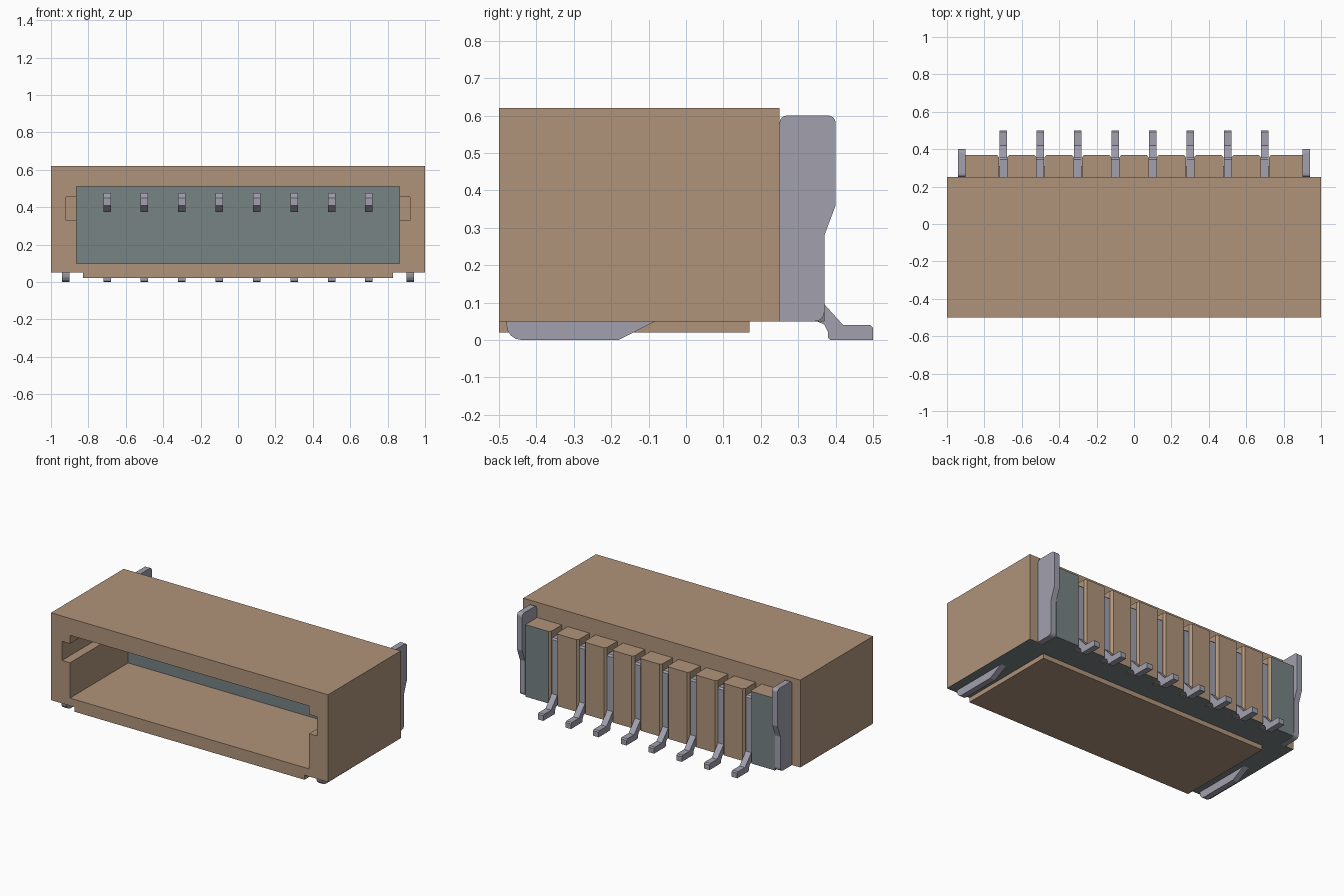
import bpy, bmesh, math
from mathutils import Vector

if "Cube" in bpy.data.objects:
    bpy.data.objects.remove(bpy.data.objects["Cube"], do_unlink=True)


def material(name, rgb):
    m = bpy.data.materials.new(name)
    m.use_nodes = True
    m.diffuse_color = (*rgb, 1)
    bsdf = next(n for n in m.node_tree.nodes if n.type == 'BSDF_PRINCIPLED')
    bsdf.inputs["Base Color"].default_value = (*rgb, 1)
    return m


TAN = material("tan plastic", (0.434, 0.296, 0.195))
SLATE = material("slate plastic", (0.188, 0.227, 0.235))
METAL = material("grey metal", (0.356, 0.352, 0.423))


def prism(name, profile, lo, hi, axis, mats):
    """Extrude a 2D outline along x (outline is y, z) or z (outline is x, y)."""
    def point(p, t):
        return (t, p[0], p[1]) if axis == 'x' else (p[0], p[1], t)
    bm = bmesh.new()
    face = bm.faces.new([bm.verts.new(point(p, lo)) for p in profile])
    res = bmesh.ops.extrude_face_region(bm, geom=[face])
    shift = Vector(point((0, 0), hi - lo))
    verts = [g for g in res["geom"] if isinstance(g, bmesh.types.BMVert)]
    bmesh.ops.translate(bm, verts=verts, vec=shift)
    bmesh.ops.recalc_face_normals(bm, faces=bm.faces)
    me = bpy.data.meshes.new(name)
    bm.to_mesh(me)
    bm.free()
    ob = bpy.data.objects.new(name, me)
    bpy.context.collection.objects.link(ob)
    for m in mats:
        me.materials.append(m)
    return ob


def box(name, x, y, z, mats):
    outline = [(x[0], y[0]), (x[1], y[0]), (x[1], y[1]), (x[0], y[1])]
    return prism(name, outline, z[0], z[1], 'z', mats)


def cut(target, cutter):
    mod = target.modifiers.new("cut", 'BOOLEAN')
    mod.operation = 'DIFFERENCE'
    mod.solver = 'EXACT'
    mod.object = cutter
    bpy.context.view_layer.objects.active = target
    bpy.ops.object.modifier_apply(modifier=mod.name)
    bpy.data.objects.remove(cutter, do_unlink=True)


def paint(ob, rule):
    for f in ob.data.polygons:
        f.material_index = 1 if rule(f.center, f.normal) else 0


def arc(cx, cy, r, a0, a1, n=4):
    steps = [math.radians(a0 + (a1 - a0) * i / n) for i in range(n + 1)]
    return [(cx + r * math.cos(a), cy + r * math.sin(a)) for a in steps]


# Housing with a front cavity and side key slots
housing = box("housing", (-1, 1), (-0.5, 0.25), (0.05, 0.62), [TAN, SLATE])
cut(housing, box("cavity_cutter", (-0.863, 0.863), (-0.6, 0.1), (0.1, 0.51), [TAN]))
cut(housing, box("slot_cutter", (-0.92, 0.92), (-0.6, 0.05), (0.33, 0.455), [TAN]))
paint(housing, lambda c, n: (n.z < -0.9 and c.z < 0.06)
      or (n.y < -0.9 and 0.09 < c.y < 0.11))

# Raised plate below the housing
box("bottom_plate", (-0.83, 0.83), (-0.5, 0.17), (0.02, 0.055), [TAN])

# Rear wall: nine blocks separated by chamfered pin grooves
pin_xs = [-0.7 + 0.2 * i for i in range(8)]
edges = [-0.9] + pin_xs + [0.9]
core = box("rear_core", (-0.89, 0.89), (0.24, 0.31), (0.05, 0.375), [TAN, SLATE])
paint(core, lambda c, n: n.z < -0.9)
for i in range(9):
    a, b = edges[i], edges[i + 1]
    first, last = i == 0, i == 8
    left = [(a, 0.37), (a, 0.24)] if first else [
        (a + 0.033, 0.37), (a + 0.021, 0.355), (a + 0.021, 0.24)]
    right = [(b, 0.24), (b, 0.37)] if last else [
        (b - 0.021, 0.24), (b - 0.021, 0.355), (b - 0.033, 0.37)]
    block = prism("rear_block_%d" % (i + 1), left + right, 0.05, 0.52, 'z', [TAN, SLATE])
    end = first or last
    paint(block, lambda c, n: n.z < -0.9
          or (end and (n.y > 0.9 or abs(c.x) > 0.895)))

# Bent contact pins
pin_profile = [(-0.28, 0.41), (-0.28, 0.45), (-0.25, 0.475), (0.345, 0.475),
               (0.355, 0.465), (0.355, 0.112), (0.42, 0.04), (0.492, 0.04),
               (0.5, 0.033), (0.5, 0), (0.386, 0), (0.38, 0.006), (0.38, 0.02),
               (0.37, 0.041), (0.35, 0.05), (0.31, 0.055), (0.31, 0.375),
               (-0.24, 0.375)]
for i, x in enumerate(pin_xs):
    prism("contact_pin_%d" % (i + 1), pin_profile, x - 0.02, x + 0.02, 'x', [METAL])

# Side retention tabs and solder feet
tab_profile = ([(0.25, 0.05)] + arc(0.345, 0.075, 0.025, -90, 0)
               + [(0.37, 0.28), (0.4, 0.36)]
               + arc(0.38, 0.58, 0.02, 0, 90) + arc(0.27, 0.58, 0.02, 90, 180))
foot_profile = ([(-0.08, 0.051), (-0.18, 0)]
                + arc(-0.44, 0.04, 0.04, 270, 180) + [(-0.48, 0.051)])
for side, s in (("right", -1), ("left", 1)):
    lo, hi = sorted((s * 0.902, s * 0.94))
    prism(side + "_rear_tab", tab_profile, lo, hi, 'x', [METAL])
    prism(side + "_solder_foot", foot_profile, lo, hi, 'x', [METAL])
